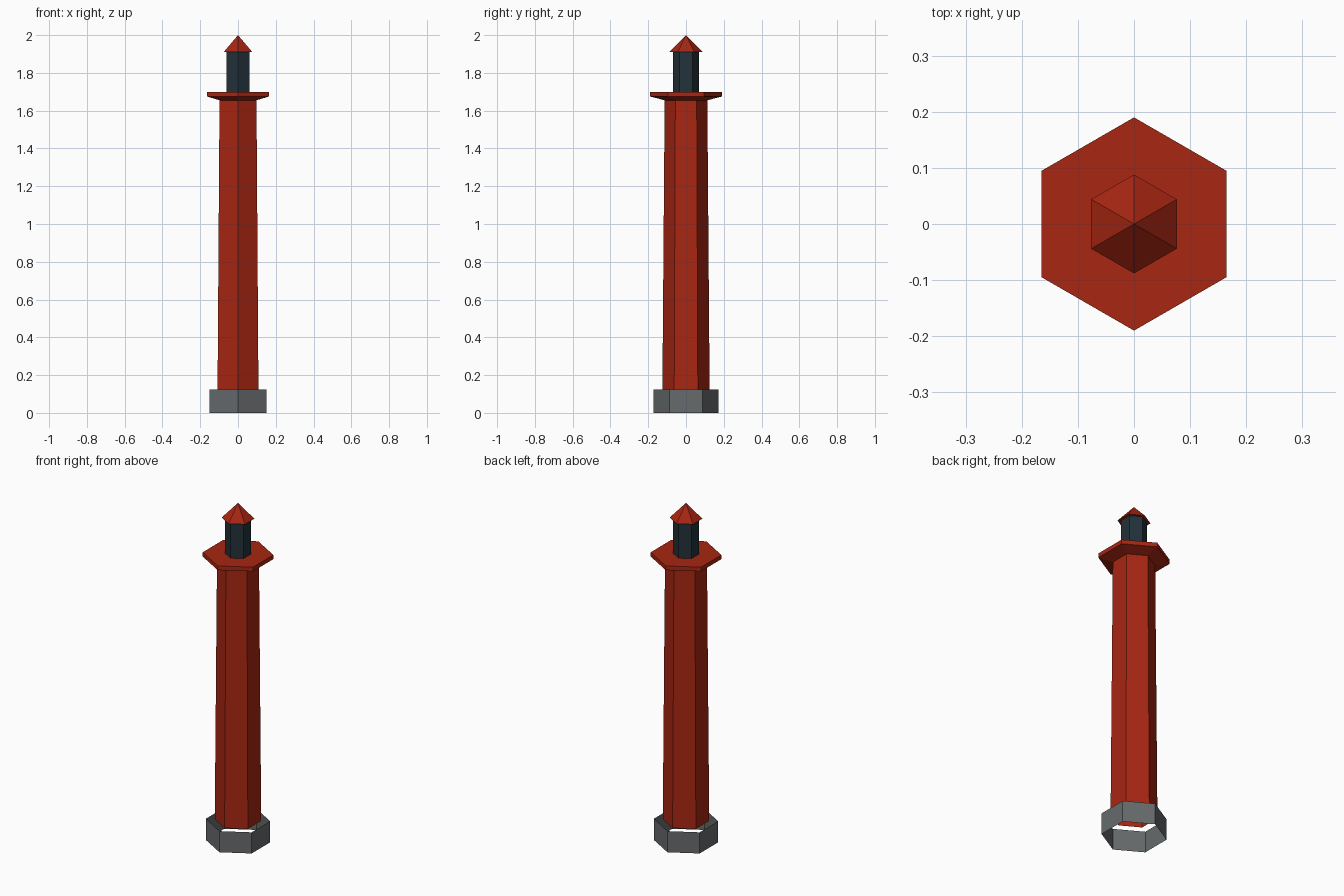
import bpy, bmesh
from math import cos, sin, tau

SIDES = 6

old = bpy.data.objects.get("Cube")
if old:
    bpy.data.objects.remove(old, do_unlink=True)


def material(name, rgb):
    mat = bpy.data.materials.new(name)
    mat.use_nodes = True
    mat.diffuse_color = (*rgb, 1)
    bsdf = next(n for n in mat.node_tree.nodes if n.type == 'BSDF_PRINCIPLED')
    bsdf.inputs["Base Color"].default_value = (*rgb, 1)
    return mat


def hex_part(name, profile, mat):
    """Six-sided flat-shaded shell through (radius, height) pairs; radius 0 closes to a point."""
    bm = bmesh.new()
    rings = []
    for radius, z in profile:
        count = SIDES if radius else 1
        angles = [tau * (i / SIDES + 0.25) for i in range(count)]
        rings.append([bm.verts.new((radius * cos(a), radius * sin(a), z)) for a in angles])
    for low, high in zip(rings, rings[1:]):
        for i in range(SIDES):
            j = (i + 1) % SIDES
            corners = [low[i % len(low)], low[j % len(low)],
                       high[j % len(high)], high[i % len(high)]]
            bm.faces.new(list(dict.fromkeys(corners)))
    mesh = bpy.data.meshes.new(name)
    bm.to_mesh(mesh)
    bm.free()
    mesh.materials.append(mat)
    obj = bpy.data.objects.new(name, mesh)
    bpy.context.collection.objects.link(obj)
    return obj


red = material("brick red", (0.39, 0.019, 0.006))
grey = material("stone grey", (0.135, 0.145, 0.15))
glass = material("dark glass", (0.017, 0.031, 0.041))

# Open stone collar around the foot
hex_part("foundation", [(0.173, 0), (0.173, 0.125)], grey)
# Tapered hollow shaft
hex_part("tower", [(0.125, 0.125), (0.113, 1.655)], red)
# Gallery with sloped underside
hex_part("gallery", [(0.113, 1.655), (0.19, 1.675), (0.19, 1.7), (0, 1.7)], red)
# Lantern room
hex_part("lantern", [(0.07, 1.7), (0.07, 1.91)], glass)
# Pointed roof with eaves
hex_part("roof", [(0.07, 1.91), (0.088, 1.91), (0, 2)], red)
